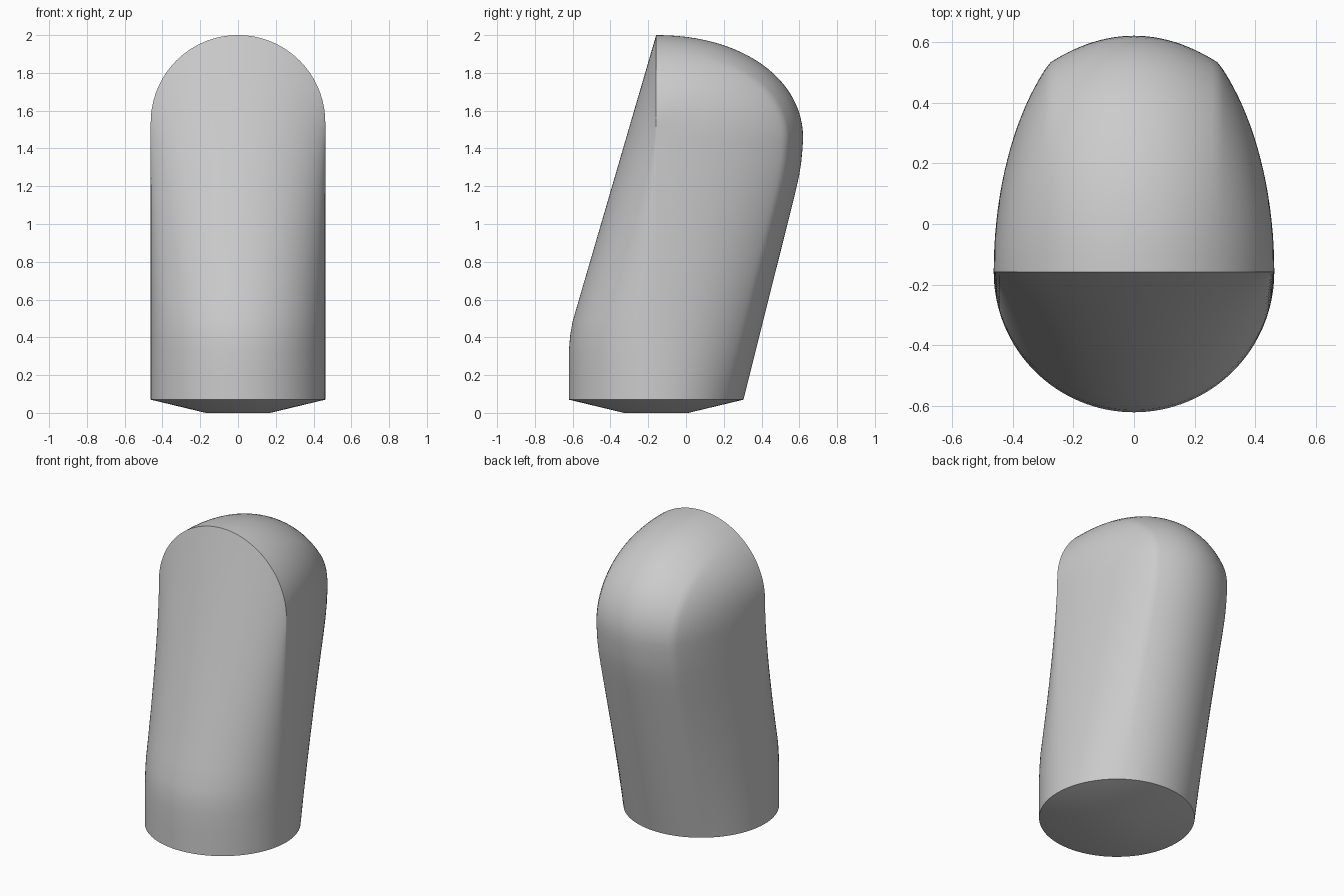
import bpy, bmesh
from math import cos, sin, pi, sqrt

cube = bpy.data.objects.get("Cube")
if cube:
    bpy.data.objects.remove(cube, do_unlink=True)

R = 0.462          # base radius and arch radius
YC = -0.158        # depth of base centre and of the arch plane
Z_RIM = 0.07       # height of the base rim
Z_ARCH = 1.538     # springing height of the arch
Z_BULGE = 1.45     # height where the back sticks out furthest
COLUMNS = 64
FRONT_LOW = [(0.07, 1), (0.2, 1), (0.33, 1), (0.41, 0.985), (0.485, 0.957)]
BACK_LOW = [(1.15, 0.857), (1.25, 0.93), (1.33, 0.97), (1.4, 0.99)]


def front_column(x, h):
    """Short upright foot, then a straight slope up to the arch."""
    pts = [(x, YC - h * f, z) for z, f in FRONT_LOW]
    z0, f0 = FRONT_LOW[-1]
    top = Z_ARCH + h
    for i in range(1, 13):
        t = i / 12
        pts.append((x, YC - h * f0 * (1 - t), z0 + (top - z0) * t))
    return pts


def back_column(x, h):
    """Leaning back wall that rounds over into the arch."""
    reach = min(0.8625 * h / R, 0.778 - 1.16 * x * x)
    top = Z_ARCH + h
    z1, g1 = BACK_LOW[0]
    lean = [(Z_RIM + (z1 - Z_RIM) * i / 10, g1 * i / 10) for i in range(10)]
    pts = [(x, YC + h + (reach - h) * g, z) for z, g in lean + BACK_LOW]
    for i in range(25):
        a = pi / 2 * i / 24
        c, s = max(cos(a), 0) ** 0.95, sin(a) ** 0.95
        pts.append((x, YC + reach * (c if i < 24 else 0),
                    Z_BULGE + (top - Z_BULGE) * s))
    return pts


def skin(bm, columns):
    rows = [[bm.verts.new(p) for p in col] for col in columns]
    for a, b in zip(rows, rows[1:]):
        for i in range(len(a) - 1):
            bm.faces.new((a[i], b[i], b[i + 1], a[i + 1]))


bm = bmesh.new()
spans = []
for i in range(COLUMNS + 1):
    x = -R * cos(pi * i / COLUMNS)
    spans.append((x, sqrt(max(R * R - x * x, 0))))

# Front and back walls, meeting along the arch and the sides
skin(bm, [front_column(x, h) for x, h in spans])
skin(bm, [back_column(x, h) for x, h in spans])

# Shallow tapered underside
rings = []
for r, z in ((R, Z_RIM), (0.17, 0)):
    rings.append([bm.verts.new((-r * cos(pi * i / COLUMNS),
                                YC - r * sin(pi * i / COLUMNS), z))
                  for i in range(2 * COLUMNS)])
outer, inner = rings
for i in range(2 * COLUMNS):
    j = (i + 1) % (2 * COLUMNS)
    bm.faces.new((outer[i], inner[i], inner[j], outer[j]))
bm.faces.new(inner)

bmesh.ops.remove_doubles(bm, verts=bm.verts, dist=0.00005)
bmesh.ops.recalc_face_normals(bm, faces=bm.faces)

mesh = bpy.data.meshes.new("rounded_cap")
bm.to_mesh(mesh)
bm.free()
cap = bpy.data.objects.new("rounded_cap", mesh)
bpy.context.collection.objects.link(cap)

# Plain grey finish
grey = bpy.data.materials.new("light_grey")
grey.use_nodes = True
colour = (0.6, 0.6, 0.6, 1)
grey.diffuse_color = colour
grey.node_tree.nodes["Principled BSDF"].inputs["Base Color"].default_value = colour
mesh.materials.append(grey)

bpy.ops.object.select_all(action="DESELECT")
cap.select_set(True)
bpy.context.view_layer.objects.active = cap
bpy.ops.object.shade_smooth_by_angle(angle=pi / 6)
